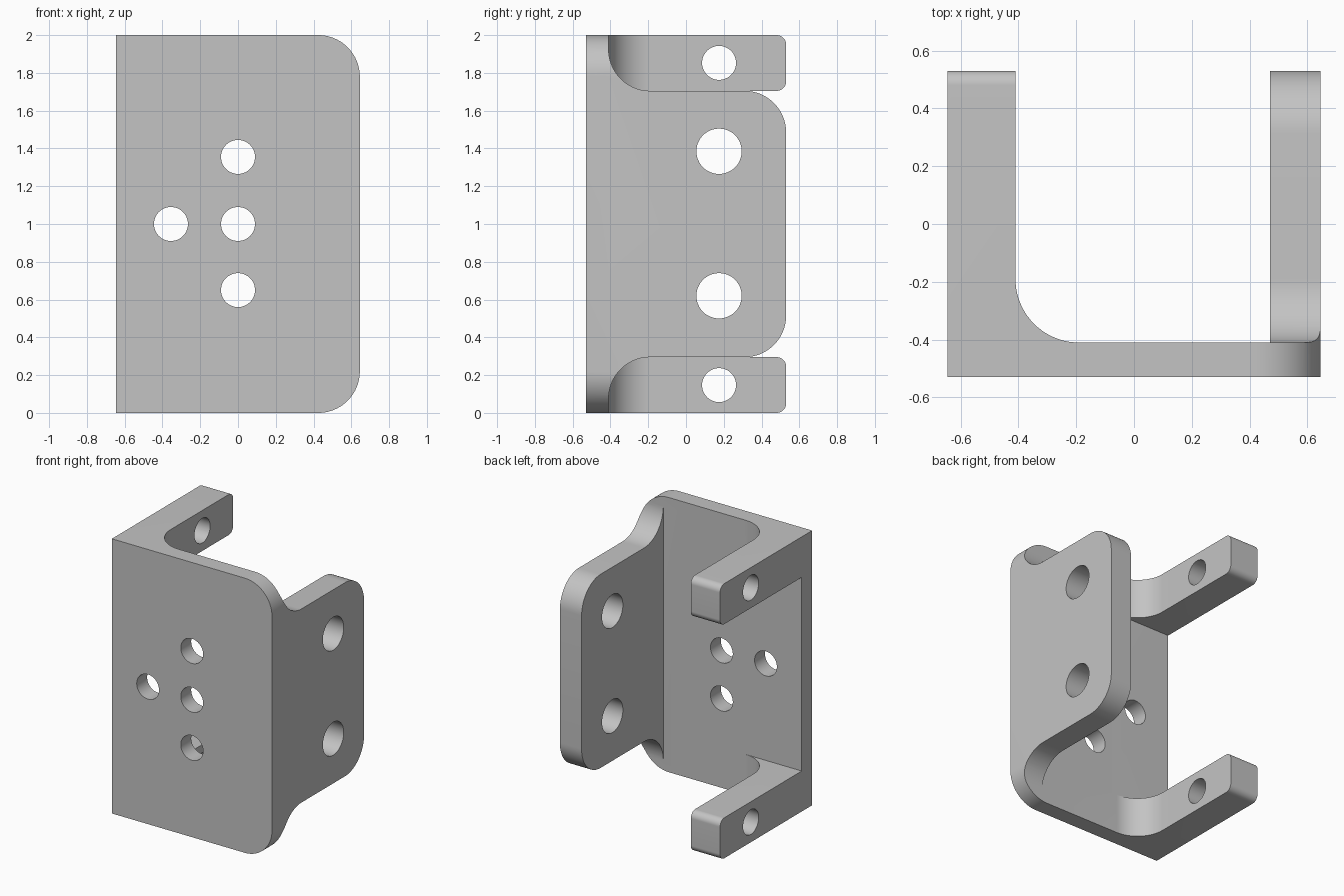
import bpy, bmesh, math
from mathutils import Vector

if "Cube" in bpy.data.objects:
    bpy.data.objects.remove(bpy.data.objects["Cube"], do_unlink=True)

W, D = 0.645, 0.53            # half width and half depth
INNER = -0.41                 # back face of the front plate, inner face of the arms
ARM, BIG = 0.295, 0.22        # arm height, large corner radius

metal = bpy.data.materials.new("grey metal")
metal.use_nodes = True
grey = (0.55, 0.55, 0.55, 1)
metal.diffuse_color = grey
metal.node_tree.nodes["Principled BSDF"].inputs["Base Color"].default_value = grey


def rounded(points, steps=20):
    """Outline of (u, v, radius) corners with each corner rounded off."""
    out = []
    for i, (u, v, r) in enumerate(points):
        p = Vector((u, v))
        if not r:
            out.append(p)
            continue
        a = (Vector(points[i - 1][:2]) - p).normalized()
        b = (Vector(points[(i + 1) % len(points)][:2]) - p).normalized()
        centre = p + (a + b) * r          # all rounded corners are square
        for k in range(steps + 1):
            t = k / steps * math.pi / 2
            out.append(centre - b * r * math.cos(t) - a * r * math.sin(t))
    return out


def prism(name, outline, axis, low, high):
    """Extrude an outline along an axis; the outline uses the other two axes in order."""
    bm = bmesh.new()
    verts = []
    for p in outline:
        co = list(p)
        co.insert(axis, low)
        verts.append(bm.verts.new(co))
    face = bm.faces.new(verts)
    ext = bmesh.ops.extrude_face_region(bm, geom=[face])["geom"]
    shift = Vector((0, 0, 0))
    shift[axis] = high - low
    bmesh.ops.translate(bm, vec=shift, verts=[g for g in ext if isinstance(g, bmesh.types.BMVert)])
    bmesh.ops.recalc_face_normals(bm, faces=bm.faces)
    mesh = bpy.data.meshes.new(name)
    bm.to_mesh(mesh)
    bm.free()
    mesh.materials.append(metal)
    obj = bpy.data.objects.new(name, mesh)
    bpy.context.collection.objects.link(obj)
    return obj


def combine(target, tool, operation="DIFFERENCE"):
    """Apply a boolean and discard the tool."""
    mod = target.modifiers.new("cut", "BOOLEAN")
    mod.operation, mod.solver, mod.object = operation, "EXACT", tool
    bpy.context.view_layer.objects.active = target
    bpy.ops.object.modifier_apply(modifier=mod.name)
    bpy.data.objects.remove(tool, do_unlink=True)


def drill(target, axis, u, v, r, low, high):
    circle = [(u + r * math.cos(k * math.tau / 48), v + r * math.sin(k * math.tau / 48))
              for k in range(48)]
    combine(target, prism("drill", circle, axis, low, high))


# U-shaped channel, with one thick filleted side
channel = [(-W, -D, 0), (0.8, -D, 0), (0.8, D, 0), (0.47, D, 0), (0.47, INNER, 0),
           (INNER, INNER, BIG), (INNER, D, 0), (-W, D, 0)]
bracket = prism("bracket", rounded(channel), 2, -0.1, 2.1)

# Front outline with rounded corners on the model's left
front = [(-1, 0, 0), (W, 0, BIG), (W, 2, BIG), (-1, 2, 0)]
combine(bracket, prism("outline", rounded(front), 1, -1, 1), "INTERSECT")

# Step the side wall in at top and bottom
for end, out, step in ((2, 2.2, 2 - ARM), (0, -0.2, ARM)):
    notch = [(INNER, out, 0), (INNER, step, BIG), (0.8, step, 0), (0.8, out, 0)]
    combine(bracket, prism("notch", rounded(notch), 0, 0.3, 1))

# Opening between the two arms
gap = [(INNER, ARM, 0), (0.8, ARM, 0), (0.8, 2 - ARM, 0), (INNER, 2 - ARM, 0)]
combine(bracket, prism("gap", rounded(gap), 0, -1, -0.1))

# Round the free ends of the arms and the wall
bm = bmesh.new()
bm.from_mesh(bracket.data)
for side, radius in ((-1, 0.05), (1, BIG)):
    edges = [e for e in bm.edges
             if all(v.co.y > D - 0.01 and v.co.x * side > 0 for v in e.verts)
             and abs(e.verts[0].co.z - e.verts[1].co.z) < 0.001]
    bmesh.ops.bevel(bm, geom=edges, offset=radius, segments=16, profile=0.5, affect="EDGES")
bm.to_mesh(bracket.data)
bm.free()

# Holes in the front plate, wall and arms
for x, z in ((0, 1.355), (0, 1), (0, 0.65), (-0.355, 1)):
    drill(bracket, 1, x, z, 0.09, -0.7, -0.3)
for z in (0.62, 1.385):
    drill(bracket, 0, 0.175, z, 0.12, 0.3, 0.8)
for z in (0.147, 1.853):
    drill(bracket, 0, 0.175, z, 0.09, -0.8, -0.3)

bpy.ops.object.select_all(action="DESELECT")
bracket.select_set(True)
bpy.context.view_layer.objects.active = bracket
bpy.ops.object.shade_smooth_by_angle(angle=math.radians(30))
